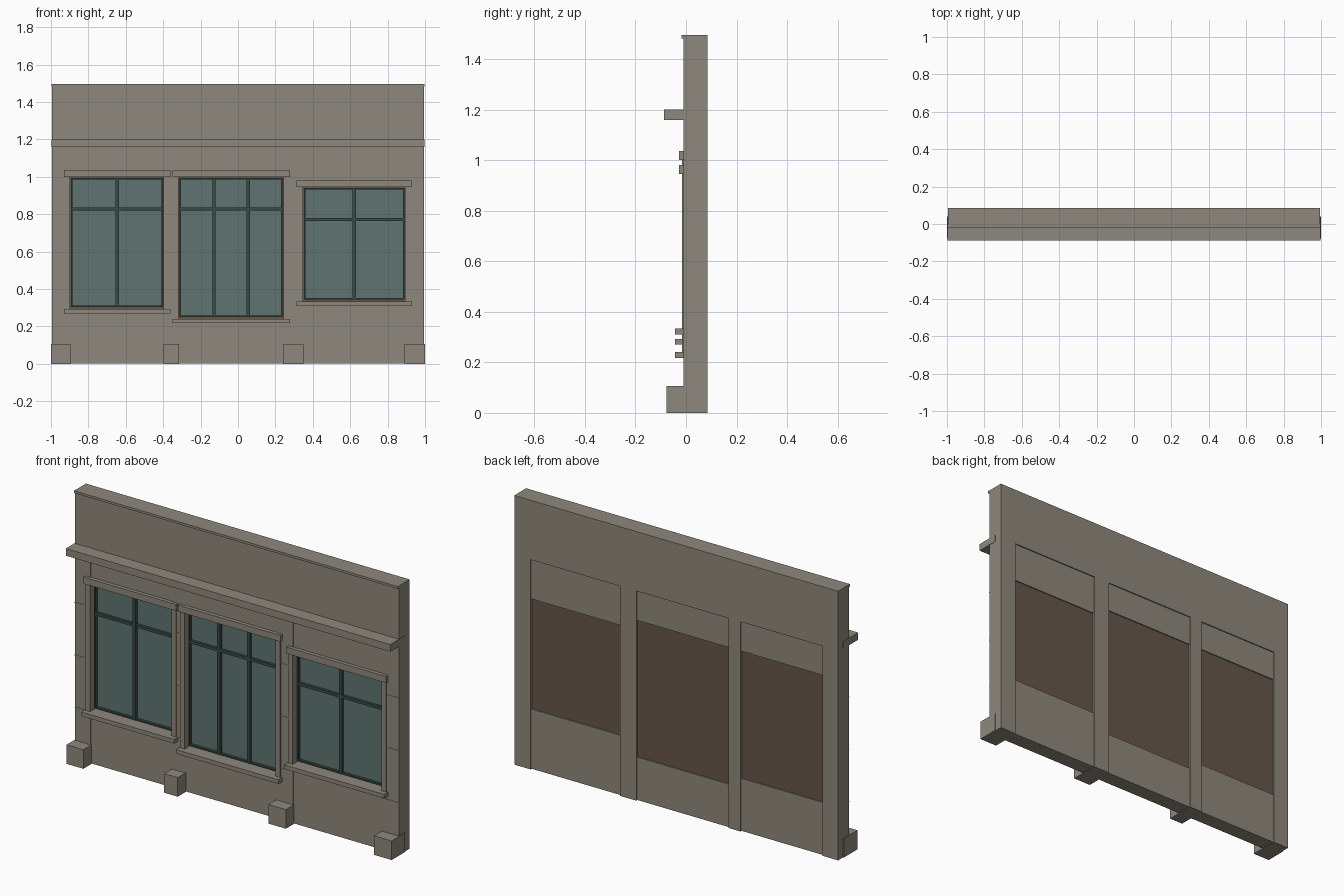
import bpy, bmesh

if "Cube" in bpy.data.objects:
    bpy.data.objects.remove(bpy.data.objects["Cube"])


def srgb(r, g, b):
    lin = [((c / 255 + 0.055) / 1.055) ** 2.4 for c in (r, g, b)]
    return (*lin, 1.0)


def material(name, rgb):
    m = bpy.data.materials.new(name)
    m.diffuse_color = srgb(*rgb)
    m.use_nodes = True
    m.node_tree.nodes["Principled BSDF"].inputs["Base Color"].default_value = m.diffuse_color
    return m


STONE = material("grey_stone", (143, 137, 125))
GLASS = material("teal_glass", (94, 116, 113))
METAL = material("dark_window_bars", (58, 74, 72))
BROWN = material("brown_wood", (102, 87, 74))


def box(name, x, y, z, mat):
    """Box from (min, max) pairs along each axis."""
    bm = bmesh.new()
    bmesh.ops.create_cube(bm, size=1)
    for v in bm.verts:
        v.co = [r[0] if c < 0 else r[1] for c, r in zip(v.co, (x, y, z))]
    me = bpy.data.meshes.new(name)
    bm.to_mesh(me)
    bm.free()
    me.materials.append(mat)
    ob = bpy.data.objects.new(name, me)
    bpy.context.collection.objects.link(ob)
    return ob


FRONT, BACK, CORNICE_Z = -0.01, 0.086, 1.16

# Upper wall, cap strip and cornice
box("upper_wall", (-0.995, 0.995), (FRONT, BACK), (1.165, 1.495), STONE)
box("cap_strip", (-0.996, 0.996), (-0.018, 0.0), (1.482, 1.495), STONE)
box("cornice", (-0.997, 0.997), (-0.087, 0.041), (CORNICE_Z, 1.2), STONE)

# Pilasters with plinth blocks and thin joint lines
pilasters = [(-0.995, -0.9), (-0.395, -0.32), (0.245, 0.345), (0.895, 0.995)]
for x0, x1 in pilasters:
    box("pilaster", (x0, x1), (FRONT, BACK), (0, 1.166), STONE)
    box("plinth", (x0 - 0.004, x1 + 0.004), (-0.078, 0.041), (0, 0.106), STONE)
    for z in (0.29, 0.58, 0.872):
        box("joint_line", (x0, x1), (FRONT - 0.002, 0.0), (z - 0.002, z + 0.002), STONE)

# Bays: opening bottom, opening top, transom height, number of columns
bays = [(0.293, 1.0, 0.828, 2), (0.24, 1.0, 0.828, 3), (0.333, 0.945, 0.772, 2)]
for i, (z0, z1, zt, cols) in enumerate(bays):
    x0, x1 = pilasters[i][1], pilasters[i + 1][0]

    # Wall panels below and above the window
    box("lower_panel", (x0, x1), (-0.006, 0.08), (0.002, z0), STONE)
    box("upper_panel", (x0, x1), (-0.006, 0.08), (z1, 1.166), STONE)

    # Sill, lintel and side trims
    box("sill", (x0 - 0.031, x1 + 0.034), (-0.044, 0.03), (z0 - 0.023, z0), STONE)
    box("lintel", (x0 - 0.031, x1 + 0.034), (-0.027, 0.03), (z1, z1 + 0.036), STONE)
    for a, b in ((x0 - 0.025, x0 + 0.002), (x1 - 0.002, x1 + 0.025)):
        box("side_trim", (a, b), (-0.016, 0.03), (z0, z1), STONE)

    # Wooden window backing with the glass set in front
    box("window_backing", (x0, x1), (0.034, 0.074), (z0, z1), BROWN)
    gx0, gx1, gz0, gz1 = x0 + 0.008, x1 - 0.006, z0 + 0.01, z1 - 0.006
    box("glass", (gx0, gx1), (0.028, 0.036), (gz0, gz1), GLASS)

    # Window bars: border, transom and mullions
    t, yb = 0.008, (0.014, 0.034)
    for a in (gx0, gx1 - t):
        box("border_bar", (a, a + t), yb, (gz0, gz1), METAL)
    for a in (gz0, gz1 - t):
        box("border_bar", (gx0, gx1), yb, (a, a + t), METAL)
    box("transom", (gx0, gx1), yb, (zt - 0.008, zt + 0.008), METAL)
    for k in range(1, cols):
        c = gx0 + (gx1 - gx0) * k / cols
        box("mullion", (c - 0.009, c + 0.009), (0.012, 0.034), (gz0, gz1), METAL)
